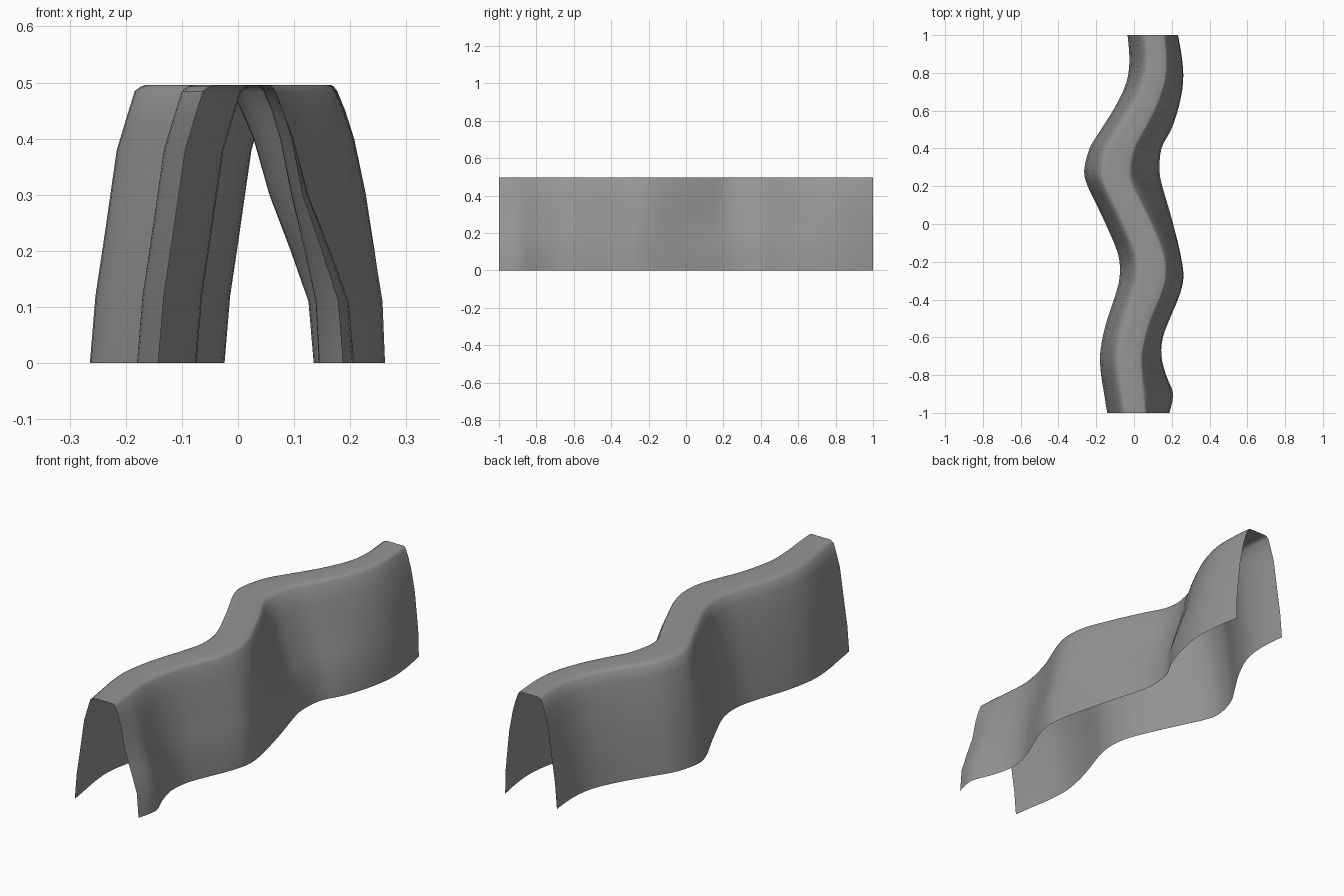
import bpy, bmesh

# Stations along the wall: y, left foot x, top right x, right side x at z=0.3, right foot x
STATIONS = [
    (-1.00, -0.142, 0.055, 0.115, 0.187),
    (-0.90, -0.158, 0.045, 0.125, 0.207),
    (-0.80, -0.174, 0.036, 0.105, 0.170),
    (-0.70, -0.180, 0.035, 0.095, 0.145),
    (-0.60, -0.166, 0.055, 0.108, 0.153),
    (-0.50, -0.140, 0.085, 0.142, 0.190),
    (-0.38, -0.100, 0.135, 0.190, 0.240),
    (-0.28, -0.076, 0.160, 0.225, 0.262),
    (-0.16, -0.084, 0.150, 0.218, 0.246),
    ( 0.00, -0.150, 0.085, 0.155, 0.207),
    ( 0.12, -0.207, 0.028, 0.100, 0.173),
    ( 0.20, -0.245, -0.015, 0.068, 0.150),
    ( 0.28, -0.264, -0.030, 0.056, 0.135),
    ( 0.40, -0.235, -0.005, 0.075, 0.145),
    ( 0.50, -0.175, 0.050, 0.125, 0.197),
    ( 0.62, -0.100, 0.110, 0.185, 0.237),
    ( 0.75, -0.040, 0.155, 0.222, 0.260),
    ( 0.87, -0.024, 0.165, 0.227, 0.255),
    ( 1.00, -0.034, 0.155, 0.212, 0.233),
]
TOP = 0.496

# Left side: outward offset from the top edge, height
LEFT = [(0.10, 0), (0.09, .12), (0.075, .22), (0.052, .38), (0.034, .44), (0.02, .485), (0.009, .493)]
# Right side: height, weights of top / middle / foot rails
RIGHT = [(.493, .9, .1, 0), (.484, .8, .2, 0), (.45, .58, .42, 0), (.40, .33, .67, 0),
         (.30, 0, 1, 0), (.20, 0, .52, .48), (.11, 0, .12, .88), (0, 0, 0, 1)]


def catmull(a, b, c, d, t):
    return tuple(0.5 * (2*q + (r-p)*t + (2*p-5*q+4*r-s)*t*t + (3*q-p-3*r+s)*t**3)
                 for p, q, r, s in zip(a, b, c, d))


def smooth_stations(pts, steps):
    out = []
    for i in range(len(pts) - 1):
        a, d = pts[max(i-1, 0)], pts[min(i+2, len(pts)-1)]
        out += [catmull(a, pts[i], pts[i+1], d, k/steps) for k in range(steps)]
    return out + [pts[-1]]


def section(y, left, top_r, mid, foot):
    top_l = left + 0.10
    pts = [(top_l - o, y, z) for o, z in LEFT]
    pts += [(top_l + (top_r - top_l) * k/3, y, TOP) for k in range(4)]
    pts += [(a*top_r + b*mid + c*foot, y, z) for z, a, b, c in RIGHT]
    return pts


# Wavy arched shell, an open sheet lofted through the sections
bm = bmesh.new()
rows = [[bm.verts.new(p) for p in section(*s)] for s in smooth_stations(STATIONS, 3)]
for r0, r1 in zip(rows, rows[1:]):
    for i in range(len(r0) - 1):
        bm.faces.new((r0[i], r1[i], r1[i+1], r0[i+1]))
bm.normal_update()
if sum(f.normal.z for f in bm.faces) < 0:
    bmesh.ops.reverse_faces(bm, faces=bm.faces[:])
for f in bm.faces:
    f.smooth = True
mesh = bpy.data.meshes.new("wavy_ridge")
bm.to_mesh(mesh)
bm.free()

grey = bpy.data.materials.new("mid grey")
grey.diffuse_color = (0.3, 0.3, 0.3, 1)
mesh.materials.append(grey)
ridge = bpy.data.objects.new("wavy_ridge", mesh)
bpy.context.collection.objects.link(ridge)
